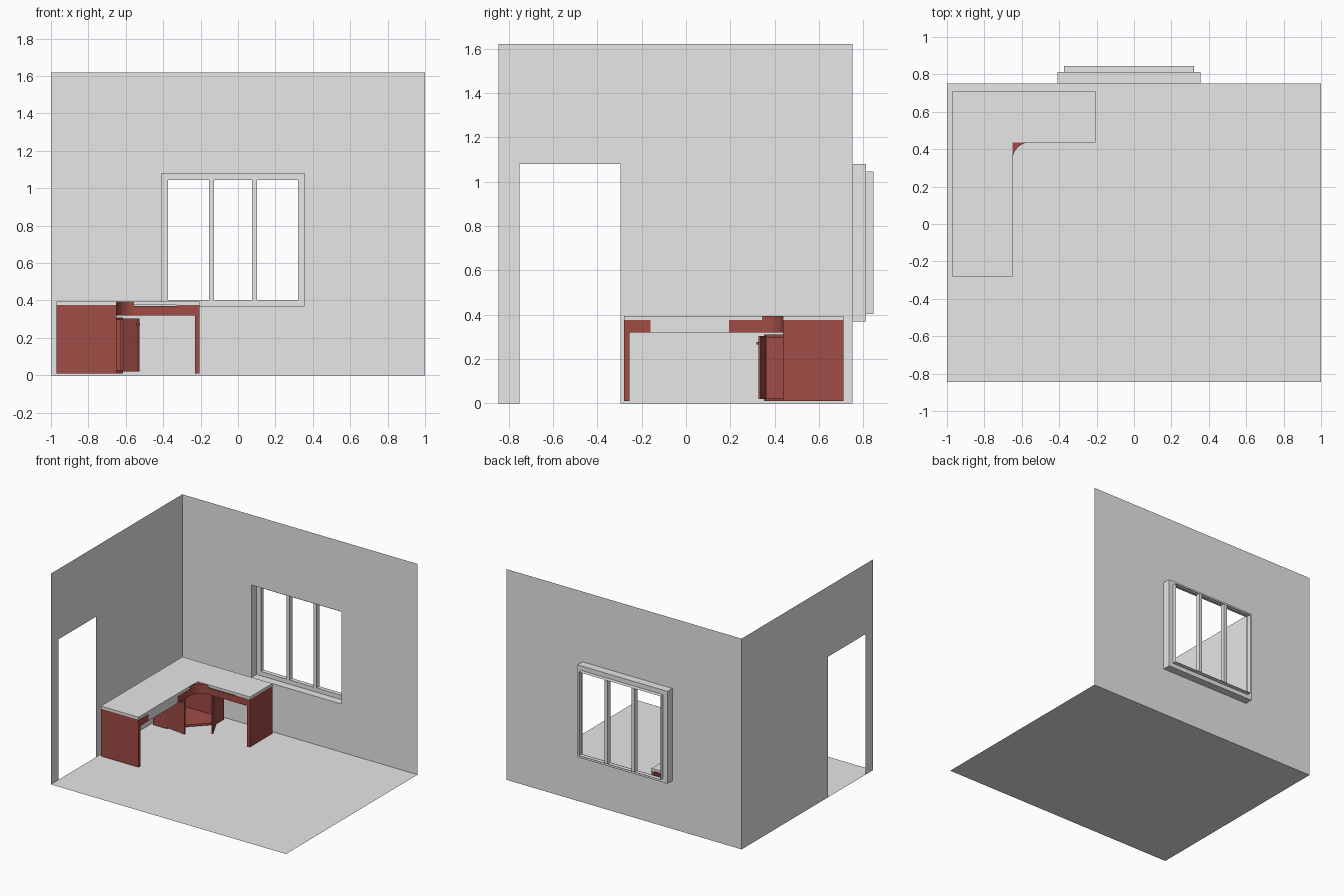
import bpy, bmesh, math

if "Cube" in bpy.data.objects:
    bpy.data.objects.remove(bpy.data.objects["Cube"])


def material(name, rgb):
    m = bpy.data.materials.new(name)
    m.diffuse_color = (*rgb, 1)
    m.use_nodes = True
    m.node_tree.nodes["Principled BSDF"].inputs["Base Color"].default_value = m.diffuse_color
    return m


GREY = material("pale grey", (0.8, 0.8, 0.8))
RED = material("red brown wood", (0.35, 0.072, 0.06))


def make(name, verts, faces, mat, recalc=False):
    me = bpy.data.meshes.new(name)
    me.from_pydata(verts, [], faces)
    if recalc:
        bm = bmesh.new()
        bm.from_mesh(me)
        bmesh.ops.recalc_face_normals(bm, faces=bm.faces)
        bm.to_mesh(me)
        bm.free()
    me.materials.append(mat)
    ob = bpy.data.objects.new(name, me)
    bpy.context.collection.objects.link(ob)
    return ob


def prism(name, pts, z0, z1, mat):
    """Vertical extrusion of a plan outline."""
    n = len(pts)
    verts = [(x, y, z) for z in (z0, z1) for x, y in pts]
    faces = [tuple(range(n)), tuple(range(n, 2 * n))]
    faces += [(i, (i + 1) % n, n + (i + 1) % n, n + i) for i in range(n)]
    return make(name, verts, faces, mat, True)


def box(name, x0, x1, y0, y1, z0, z1, mat):
    return prism(name, [(x0, y0), (x1, y0), (x1, y1), (x0, y1)], z0, z1, mat)


def loop(x0, x1, z0, z1, y):
    return [(x0, y, z0), (x1, y, z0), (x1, y, z1), (x0, y, z1)]


def bands(name, loops, mat):
    """Sheet joining successive rectangular loops."""
    verts = [v for lp in loops for v in lp]
    faces = []
    for k in range(len(loops) - 1):
        for i in range(4):
            j = (i + 1) % 4
            faces.append((4 * k + i, 4 * k + j, 4 * k + 4 + j, 4 * k + 4 + i))
    return make(name, verts, faces, mat)


# Room shell: floor, left wall with doorway, back wall with window opening
X, YF, YB, H = 1.0, -0.845, 0.752, 1.62
make("floor", [(-X, YF, 0), (X, YF, 0), (X, YB, 0), (-X, YB, 0)], [(0, 1, 2, 3)], GREY)
door = [(YF, 0), (-0.75, 0), (-0.75, 1.08), (-0.295, 1.08),
        (-0.295, 0), (YB, 0), (YB, H), (YF, H)]
make("left_wall", [(-X, y, z) for y, z in door], [tuple(range(8))], GREY)
opening = (-0.41, 0.355, 0.37, 1.08)
bands("back_wall", [loop(-X, X, 0, H, YB), loop(*opening, YB)], GREY)

# Window: reveal, flat surround, outer lip and mullions
pane = (-0.375, 0.32, 0.403, 1.045)
bands("window_frame", [loop(*opening, YB), loop(*opening, 0.812),
                       loop(*pane, 0.812), loop(*pane, 0.845)], GREY)
for i, x in enumerate((-0.155, 0.075)):
    box(f"window_mullion_{i + 1}", x, x + 0.026, 0.812, 0.845, pane[2], pane[3], GREY)

# Desk top: L shape with a curved filler in the inner corner
IX, IY, R = -0.65, 0.437, 0.095
prism("desk_top", [(-0.97, -0.28), (IX, -0.28), (IX, IY), (-0.205, IY),
                   (-0.205, 0.71), (-0.97, 0.71)], 0.375, 0.395, GREY)
arc = [(IX + R - R * math.cos(math.radians(a)), IY - R + R * math.sin(math.radians(a)))
       for a in range(0, 91, 15)]
prism("corner_filler", [(IX, IY)] + arc[::-1], 0.32, 0.394, RED)

# End panels of both arms
box("left_end_panel", -0.97, IX, -0.28, -0.255, 0.01, 0.375, RED)
box("right_end_panel", -0.23, -0.205, IY, 0.71, 0.01, 0.375, RED)

# Aprons under the inner edges, with a drawer in each arm
box("left_apron_front", IX - 0.02, IX, -0.255, -0.16, 0.32, 0.375, RED)
box("left_drawer", IX - 0.02, IX, -0.16, 0.195, 0.32, 0.375, GREY)
box("left_apron_back", IX - 0.02, IX, 0.195, IY, 0.32, 0.375, RED)
box("right_apron", -0.325, -0.23, IY, IY + 0.02, 0.32, 0.375, RED)
box("right_drawer", IX, -0.325, IY, IY + 0.02, 0.32, 0.37, RED)

# Corner cabinet: five-sided boards with side and back panels
CX, CY, DX, DY = -0.615, 0.352, -0.86, 0.60
plan = [(-0.97, 0.71), (-0.97, CY), (DX, CY), (CX, DY), (CX, 0.71)]
prism("cabinet_bottom", plan, 0.01, 0.025, RED)
prism("cabinet_top", plan, 0.295, 0.31, RED)
box("cabinet_back", -0.97, CX, 0.698, 0.71, 0.025, 0.295, RED)
box("cabinet_left", -0.97, -0.958, CY, 0.698, 0.025, 0.295, RED)
box("cabinet_front_side", -0.958, DX, CY, CY + 0.012, 0.025, 0.295, RED)
box("cabinet_right_side", CX - 0.012, CX, DY, 0.698, 0.025, 0.295, RED)


def slab(name, a, b, t, z0, z1):
    """Upright board between two plan points."""
    dx, dy = b[0] - a[0], b[1] - a[1]
    k = t / math.hypot(dx, dy)
    nx, ny = -dy * k, dx * k
    prism(name, [a, b, (b[0] + nx, b[1] + ny), (a[0] + nx, a[1] + ny)], z0, z1, RED)


# Open cabinet doors with small knobs
slab("cabinet_door_right", (CX, DY), (-0.535, 0.443), 0.01, 0.02, 0.305)
slab("cabinet_door_left", (DX, CY), (-0.685, 0.327), 0.01, 0.02, 0.305)
box("door_knob_right", -0.545, -0.525, 0.46, 0.472, 0.265, 0.277, RED)
box("door_knob_left", -0.712, -0.70, 0.318, 0.332, 0.265, 0.277, RED)
